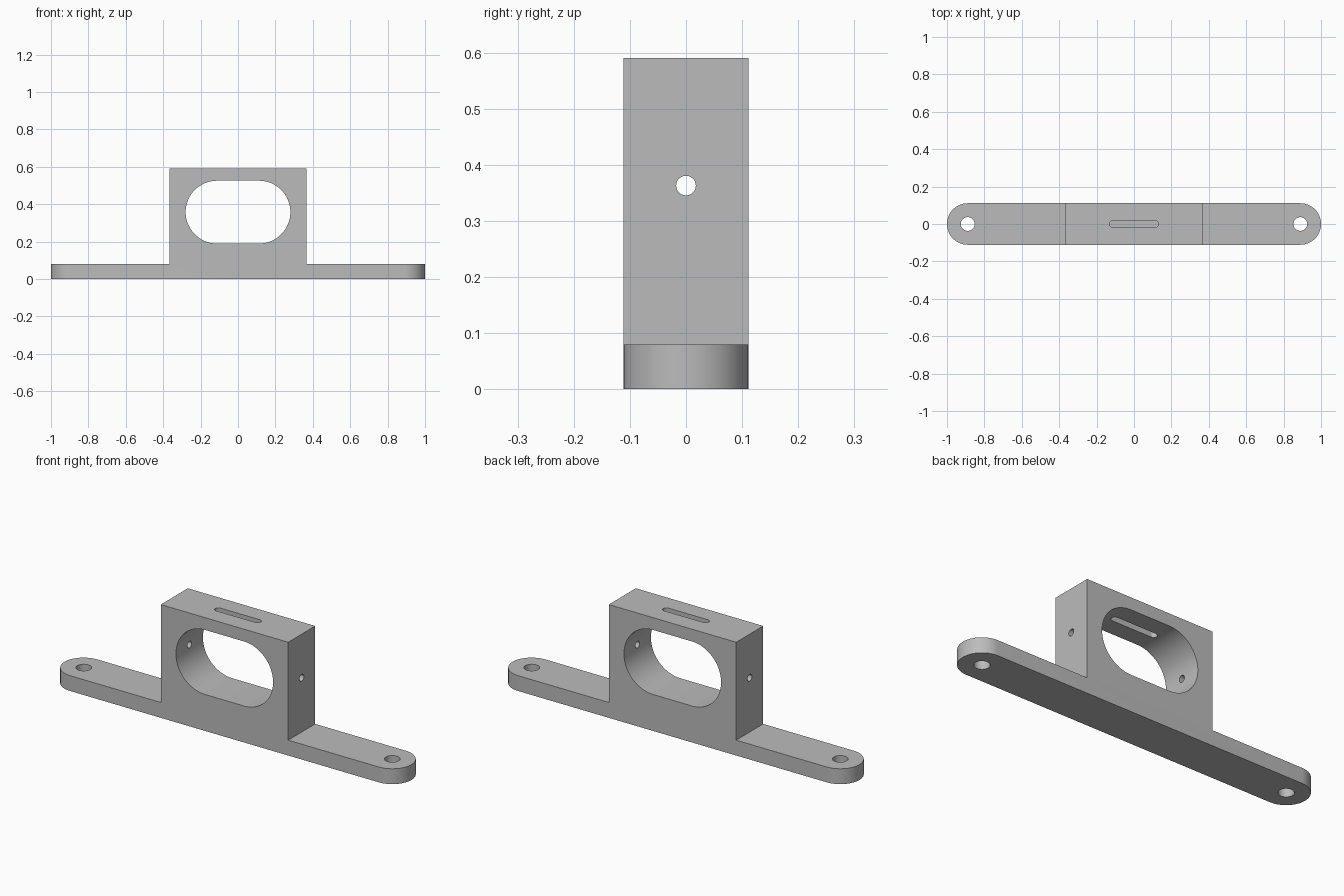
import bpy, bmesh, math
from mathutils import Matrix, Vector

cube = bpy.data.objects.get("Cube")
if cube:
    bpy.data.objects.remove(cube, do_unlink=True)

grey = bpy.data.materials.new("plain grey")
grey.use_nodes = True
colour = (0.5, 0.5, 0.5, 1)
grey.diffuse_color = colour
grey.node_tree.nodes["Principled BSDF"].inputs["Base Color"].default_value = colour

TURN = {
    "Z": Matrix.Identity(4),
    "Y": Matrix.Rotation(math.pi / 2, 4, "X"),
    "X": Matrix.Rotation(math.pi / 2, 4, "Y"),
}


def prism(name, outline, depth, axis="Z", centre=(0, 0, 0)):
    """Extrude a 2D outline evenly about its centre along an axis."""
    bm = bmesh.new()
    face = bm.faces.new([bm.verts.new((x, y, -depth / 2)) for x, y in outline])
    new = bmesh.ops.extrude_face_region(bm, geom=[face])["geom"]
    bmesh.ops.translate(bm, vec=(0, 0, depth),
                        verts=[v for v in new if isinstance(v, bmesh.types.BMVert)])
    bmesh.ops.recalc_face_normals(bm, faces=bm.faces)
    bm.transform(Matrix.Translation(Vector(centre)) @ TURN[axis])
    mesh = bpy.data.meshes.new(name)
    bm.to_mesh(mesh)
    bm.free()
    mesh.materials.append(grey)
    obj = bpy.data.objects.new(name, mesh)
    bpy.context.collection.objects.link(obj)
    return obj


def stadium(half_length, radius, steps=32):
    """Outline of a slot with round ends; a circle when its straight is zero."""
    straight = half_length - radius
    points = []
    for side in (1, -1):
        for i in range(steps + 1):
            if straight == 0 and i == steps:
                continue
            a = -math.pi / 2 + math.pi * i / steps
            points.append((side * (straight + radius * math.cos(a)),
                           side * radius * math.sin(a)))
    return points


def combine(target, tool, operation):
    tool.hide_render = True
    mod = target.modifiers.new(tool.name, "BOOLEAN")
    mod.operation = operation
    mod.solver = "EXACT"
    mod.object = tool
    bpy.context.view_layer.objects.active = target
    bpy.ops.object.modifier_apply(modifier=mod.name)
    bpy.data.objects.remove(tool, do_unlink=True)


# Stepped side profile: thin mounting strip with a tall central block
half_block, strip_top, block_top = 0.367, 0.08, 0.59
right = [(1.1, 0), (1.1, strip_top), (half_block, strip_top), (half_block, block_top)]
profile = right + [(-x, z) for x, z in reversed(right)]
bracket = prism("mounting_bracket", profile, 0.4, "Y")

# Trim to the round-ended plan shape
combine(bracket, prism("plan_shape", stadium(1.0, 0.111), 3), "INTERSECT")

# Large window, top slot, cross hole and the two screw holes
cutters = [
    prism("window_cutter", stadium(0.28, 0.168), 1, "Y", (0, 0, 0.358)),
    prism("top_slot_cutter", stadium(0.131, 0.018), 0.3, "Z", (0, 0, 0.6)),
    prism("cross_hole_cutter", stadium(0.0175, 0.0175, 16), 1, "X", (0, 0, 0.363)),
]
for side in (-1, 1):
    cutters.append(prism("screw_hole_cutter", stadium(0.037, 0.037, 16), 1, "Z",
                         (side * 0.889, 0, 0)))
for cutter in cutters:
    combine(bracket, cutter, "DIFFERENCE")

# Smooth the round walls, keep the edges crisp
bpy.ops.object.select_all(action="DESELECT")
bracket.select_set(True)
bpy.context.view_layer.objects.active = bracket
bpy.ops.object.shade_smooth_by_angle(angle=math.radians(30))
